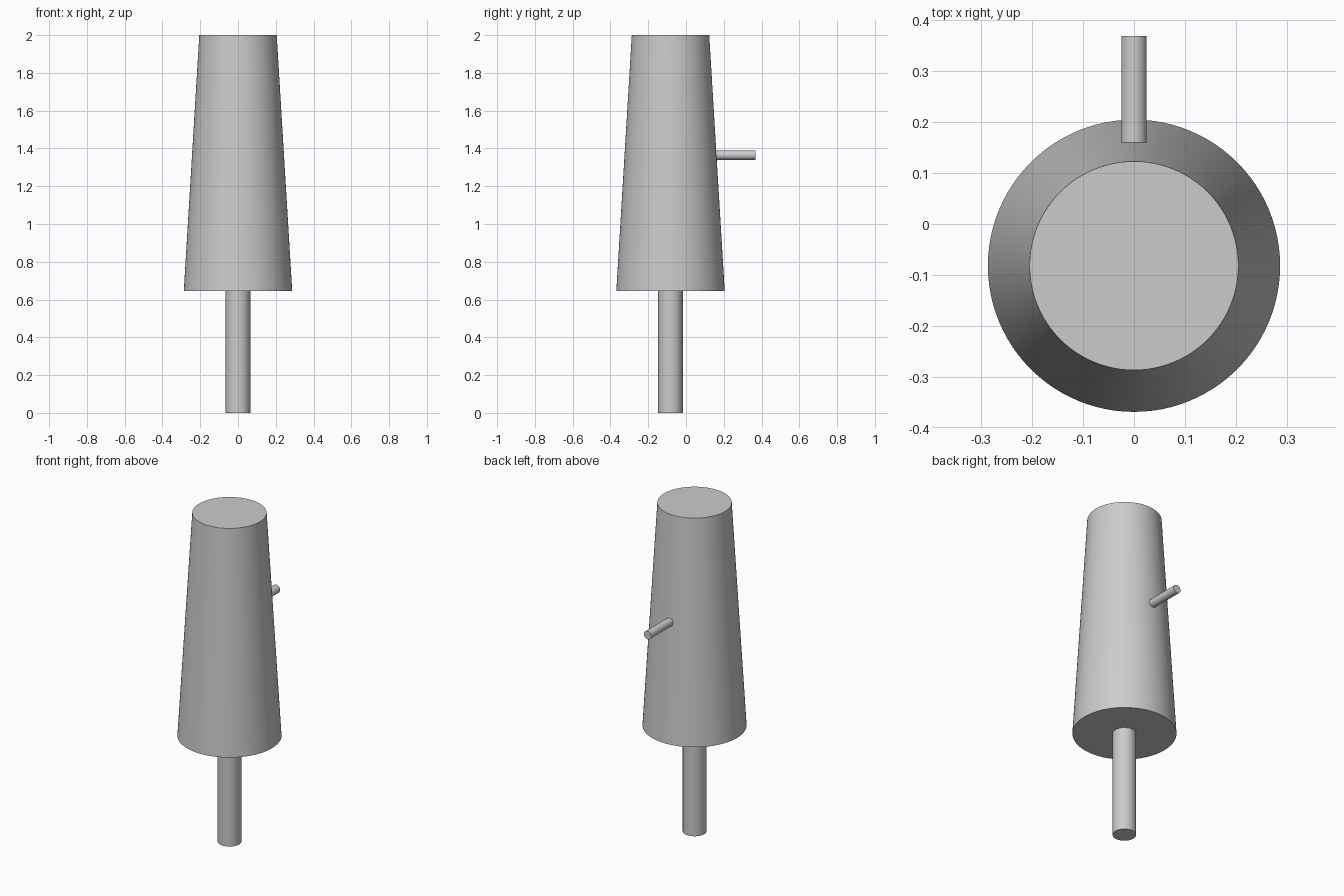
import bpy
import math

if "Cube" in bpy.data.objects:
    bpy.data.objects.remove(bpy.data.objects["Cube"], do_unlink=True)

AXIS_Y = -0.082

# Single plain grey
grey = bpy.data.materials.new("plain_grey")
grey.use_nodes = True
colour = (0.6, 0.6, 0.6, 1)
grey.diffuse_color = colour
grey.node_tree.nodes["Principled BSDF"].inputs["Base Color"].default_value = colour


def round_part(name, r_start, r_end, length, centre, tilt=0.0, sides=96):
    """Capped cylinder or cone, smooth round its side."""
    bpy.ops.mesh.primitive_cone_add(
        vertices=sides, radius1=r_start, radius2=r_end, depth=length,
        location=centre, rotation=(tilt, 0, 0))
    part = bpy.context.object
    part.name = name
    part.data.materials.append(grey)
    bpy.ops.object.shade_smooth_by_angle(angle=math.radians(30))
    return part


# Tapered main body
body_bottom, body_top = 0.645, 2.0
round_part("tapered_body", 0.287, 0.205, body_top - body_bottom,
           (0, AXIS_Y, (body_bottom + body_top) / 2))

# Stem below the body, meeting its underside
round_part("stem", 0.065, 0.065, body_bottom, (0, AXIS_Y, body_bottom / 2), sides=64)

# Thin peg out of the back, rooted inside the body
peg_root, peg_tip = 0.10, 0.369
round_part("back_peg", 0.025, 0.025, peg_tip - peg_root,
           (0, (peg_root + peg_tip) / 2, 1.365), tilt=-math.pi / 2, sides=48)
